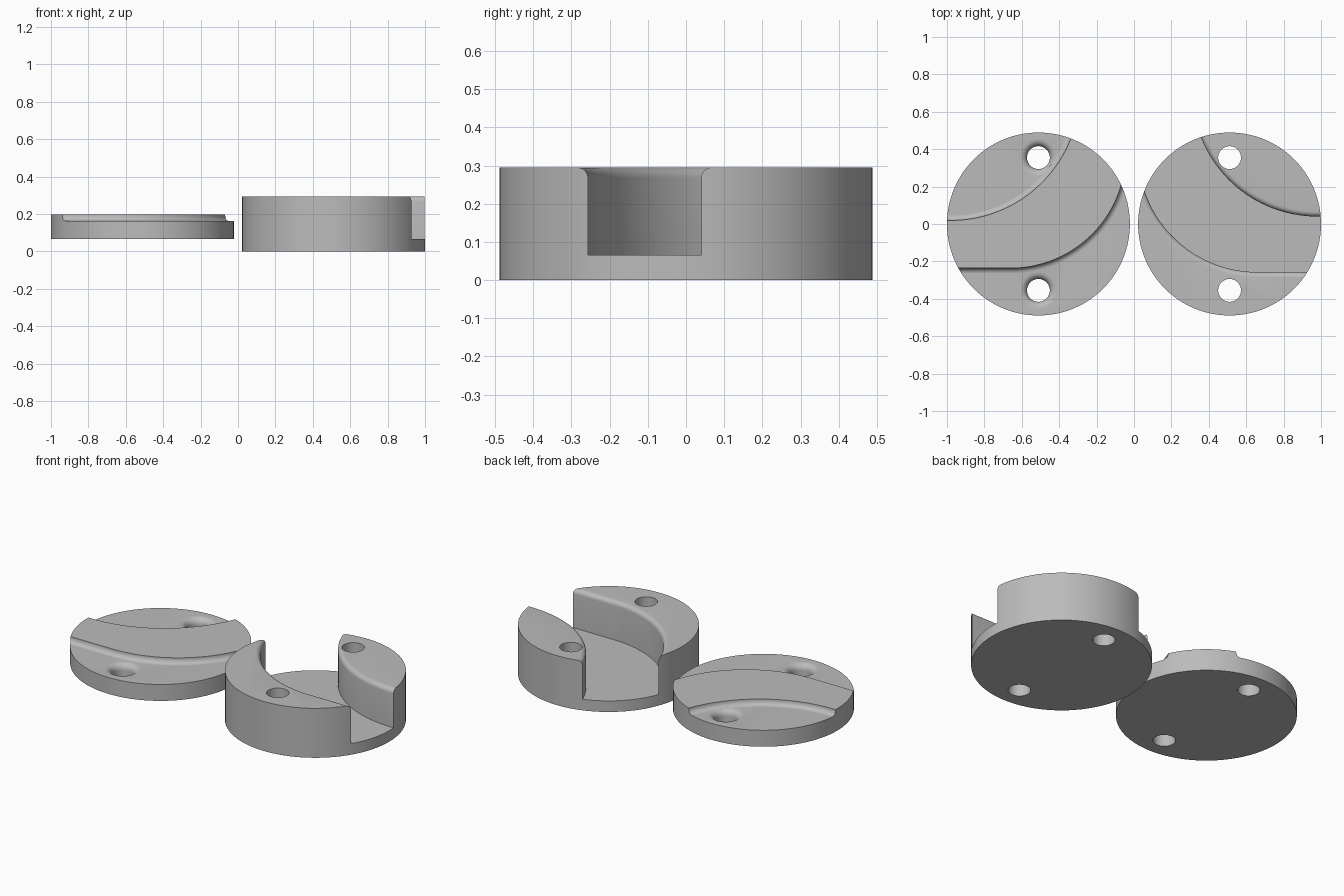
import bpy, bmesh
from math import sin, cos, pi, radians

cube = bpy.data.objects.get("Cube")
if cube:
    bpy.data.objects.remove(cube, do_unlink=True)

grey = bpy.data.materials.new("plain grey")
grey.use_nodes = True
grey.diffuse_color = (0.5, 0.5, 0.5, 1)
grey.node_tree.nodes["Principled BSDF"].inputs["Base Color"].default_value = (0.5, 0.5, 0.5, 1)

RADIUS, CENTRE = 0.489, 0.511
FLOOR, BASE_TOP = 0.066, 0.295
LID_TOP, RIDGE_TOP = 0.164, 0.197
HOLE_R, HOLE_Y = 0.061, 0.355


def loft(name, layers):
    """Skin a stack of equal outlines, given as (points, z), into a closed solid."""
    bm = bmesh.new()
    rings = [[bm.verts.new((x, y, z)) for x, y in pts] for pts, z in layers]
    for a, b in zip(rings, rings[1:]):
        for i in range(len(a)):
            j = (i + 1) % len(a)
            bm.faces.new((a[i], a[j], b[j], b[i]))
    bm.faces.new(rings[0][::-1])
    bm.faces.new(rings[-1])
    bmesh.ops.recalc_face_normals(bm, faces=bm.faces)
    mesh = bpy.data.meshes.new(name)
    bm.to_mesh(mesh)
    bm.free()
    mesh.materials.append(grey)
    obj = bpy.data.objects.new(name, mesh)
    bpy.context.collection.objects.link(obj)
    return obj


def arc(cx, cy, r, start, end, n=48):
    steps = [radians(start + (end - start) * i / n) for i in range(n + 1)]
    return [(cx + r * cos(a), cy + r * sin(a)) for a in steps]


def circle(cx, cy, r, n=128):
    return arc(cx, cy, r, 0, 360, n)[:-1]


def channel(side, grow):
    """Curved band outline, running past the disc, widened by grow."""
    near = arc(0.66, 0.38, 0.637 + grow, 270, 180)
    far = arc(0.98, 0.709, 0.669 - grow, 180, 270)
    pts = [(1.2, near[0][1])] + near + far + [(1.2, far[-1][1])]
    return [(side * x, y) for x, y in pts]


def boolean(obj, cutter, operation="DIFFERENCE"):
    cutter.hide_render = True
    mod = obj.modifiers.new("cut", "BOOLEAN")
    mod.operation, mod.object, mod.solver = operation, cutter, "EXACT"
    bpy.context.view_layer.objects.active = obj
    bpy.ops.object.modifier_apply(modifier=mod.name)
    bpy.data.objects.remove(cutter, do_unlink=True)


def disc(name, x, bottom, top):
    return loft(name, [(circle(x, 0, RADIUS), bottom), (circle(x, 0, RADIUS), top)])


quarter = [radians(a) for a in range(0, 91, 15)]

# Base: thick disc with a rounded-edge curved channel
base = disc("channel_base", CENTRE, 0, BASE_TOP)
f = 0.027
layers = [(channel(1, 0), FLOOR)]
layers += [(channel(1, f * (1 - cos(t))), BASE_TOP - f + f * sin(t)) for t in quarter]
layers.append((channel(1, f), BASE_TOP + 0.1))
boolean(base, loft("channel_cutter", layers))
for s in (-1, 1):
    hole = circle(CENTRE, s * HOLE_Y, HOLE_R, 64)
    boolean(base, loft("hole_cutter", [(hole, -0.1), (hole, 0.4)]))

# Lid: thin disc with flared screw holes
lid = disc("lid_plate", -CENTRE, FLOOR, LID_TOP)
f = 0.037
for s in (-1, 1):
    def ring(grow):
        return circle(-CENTRE, s * HOLE_Y, HOLE_R + grow, 64)
    layers = [(ring(0), 0)]
    layers += [(ring(f * (1 - cos(t))), LID_TOP - f + f * sin(t)) for t in quarter]
    layers.append((ring(f), LID_TOP + 0.1))
    boolean(lid, loft("flared_hole_cutter", layers))

# Lid ridge: mirrored band with a coved foot, trimmed to the disc
f = 0.027
h = RIDGE_TOP - LID_TOP
layers = [(channel(-1, 0.006 - f * sin(t)), LID_TOP + h * 0.9 * (1 - cos(t))) for t in quarter]
layers.append((channel(-1, 0.006 - f), RIDGE_TOP))
ridge = loft("lid_ridge", layers)
boolean(ridge, disc("trim_disc", -CENTRE, 0, 0.4), "INTERSECT")

# Smooth curved walls, keep crisp rims
bpy.ops.object.select_all(action="DESELECT")
for obj in (base, lid, ridge):
    obj.select_set(True)
bpy.context.view_layer.objects.active = base
bpy.ops.object.shade_smooth_by_angle(angle=radians(30))
